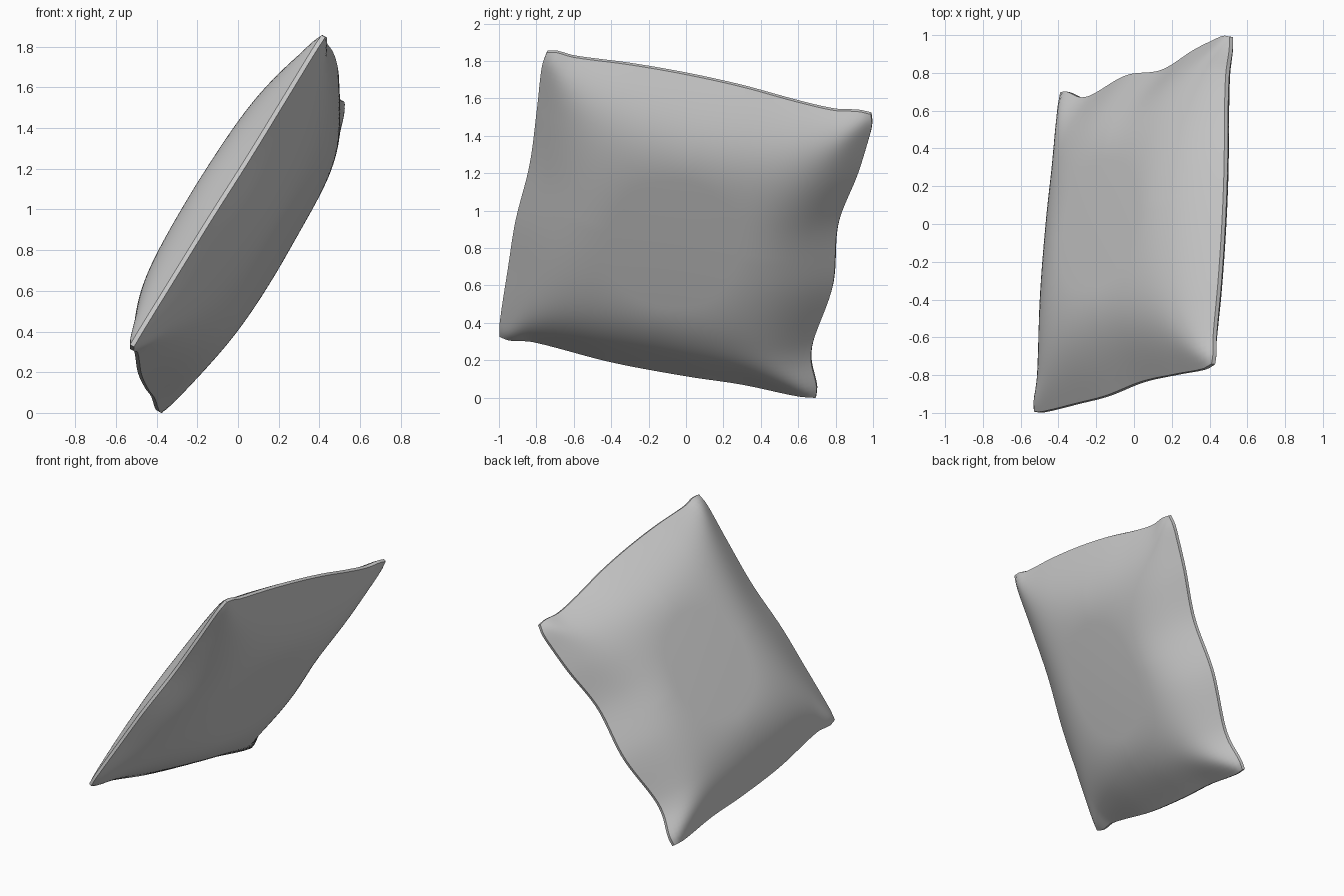
import bpy, bmesh, math
from mathutils import Vector

if "Cube" in bpy.data.objects:
    bpy.data.objects.remove(bpy.data.objects["Cube"])

N = 64
CENTRE = Vector((0.0, -0.01, 0.93))
NORMAL = Vector((-0.856, 0.158, 0.492)).normalized()
PUFF, RIM, RAMP = 0.212, 0.011, 0.47

# Seam outline as seen from the right (y, z), one curve per edge
BOTTOM = [(-0.995, 0.33), (-0.94, 0.31), (-0.82, 0.303), (-0.4, 0.195), (0, 0.12),
          (0.3, 0.075), (0.6, 0.012), (0.695, 0.004)]
TOP = [(-0.742, 1.852), (-0.69, 1.85), (-0.6, 1.825), (-0.3, 1.785), (0, 1.733),
       (0.3, 1.667), (0.6, 1.585), (0.8, 1.54), (0.92, 1.535), (0.99, 1.52)]
LEFT = [(-0.995, 0.33), (-0.995, 0.4), (-0.95, 0.7), (-0.91, 0.95), (-0.835, 1.25),
        (-0.795, 1.55), (-0.768, 1.78), (-0.742, 1.852)]
RIGHT = [(0.695, 0.004), (0.7, 0.06), (0.67, 0.2), (0.68, 0.3), (0.785, 0.6),
         (0.815, 0.93), (0.92, 1.2), (0.97, 1.36), (0.995, 1.46), (0.99, 1.52)]


def curve(points):
    """Smooth curve through the points, parameterised by length."""
    p = [Vector(q) for q in points]
    d = [0.0]
    for a, b in zip(p, p[1:]):
        d.append(d[-1] + (b - a).length)
    last = len(p) - 1
    tan = []
    for i in range(last + 1):
        a, b = max(i - 1, 0), min(i + 1, last)
        tan.append((p[b] - p[a]) / (d[b] - d[a]))

    def at(t):
        s = t * d[-1]
        i = 0
        while i < last - 1 and s > d[i + 1]:
            i += 1
        h = d[i + 1] - d[i]
        k = (s - d[i]) / h
        return (p[i] * (2*k**3 - 3*k**2 + 1) + tan[i] * h * (k**3 - 2*k**2 + k)
                + p[i + 1] * (3*k**2 - 2*k**3) + tan[i + 1] * h * (k**3 - k**2))
    return at


bottom, top, left, right = (curve(c) for c in (BOTTOM, TOP, LEFT, RIGHT))


def seam_plane(s, t):
    """Blend the four edges, then lean the patch into the cushion's plane."""
    q = (bottom(s) * (1 - t) + top(s) * t + left(t) * (1 - s) + right(t) * s
         - bottom(0) * (1 - s) * (1 - t) - bottom(1) * s * (1 - t)
         - top(0) * (1 - s) * t - top(1) * s * t)
    x = CENTRE.x - (NORMAL.y * (q.x - CENTRE.y) + NORMAL.z * (q.y - CENTRE.z)) / NORMAL.x
    # slight twist at the corners
    x += 0.025 * (1 - s) * t - 0.008 * s * t + 0.02 * s * (1 - t) + 0.006 * (1 - s) * (1 - t)
    return Vector((x, q.x, q.y))


def height(s, t):
    """Sloping border that rises to a broad, gently domed middle."""
    du, dv = 1.74 * min(s, 1 - s), 1.82 * min(t, 1 - t)
    if min(du, dv) < 1e-6:
        return 0.0
    d = (du ** -2.6 + dv ** -2.6) ** (-1 / 2.6)
    ramp = math.sin(math.pi / 2 * min(d / RAMP, 1))
    dome = (1 - (2 * s - 1) ** 2) * (1 - (2 * t - 1) ** 2)
    return PUFF * ramp * (0.9 + 0.12 * dome)


# Two puffed faces joined by a thin seam
bm = bmesh.new()
sides = []
for sign in (1, -1):
    grid = []
    for i in range(N + 1):
        row = []
        for j in range(N + 1):
            s, t = i / N, j / N
            row.append(bm.verts.new(seam_plane(s, t) + NORMAL * sign * (RIM + height(s, t))))
        grid.append(row)
    for i in range(N):
        for j in range(N):
            bm.faces.new((grid[i][j], grid[i + 1][j], grid[i + 1][j + 1], grid[i][j + 1]))
    sides.append(grid)

loop = ([(i, 0) for i in range(N)] + [(N, j) for j in range(N)]
        + [(i, N) for i in range(N, 0, -1)] + [(0, j) for j in range(N, 0, -1)])
for (a, b), (c, d) in zip(loop, loop[1:] + loop[:1]):
    bm.faces.new((sides[0][a][b], sides[0][c][d], sides[1][c][d], sides[1][a][b]))
bmesh.ops.recalc_face_normals(bm, faces=bm.faces)

mesh = bpy.data.meshes.new("pillow")
bm.to_mesh(mesh)
bm.free()
pillow = bpy.data.objects.new("pillow", mesh)
bpy.context.collection.objects.link(pillow)
bpy.context.view_layer.objects.active = pillow
pillow.select_set(True)
bpy.ops.object.shade_smooth_by_angle(angle=math.radians(35))
